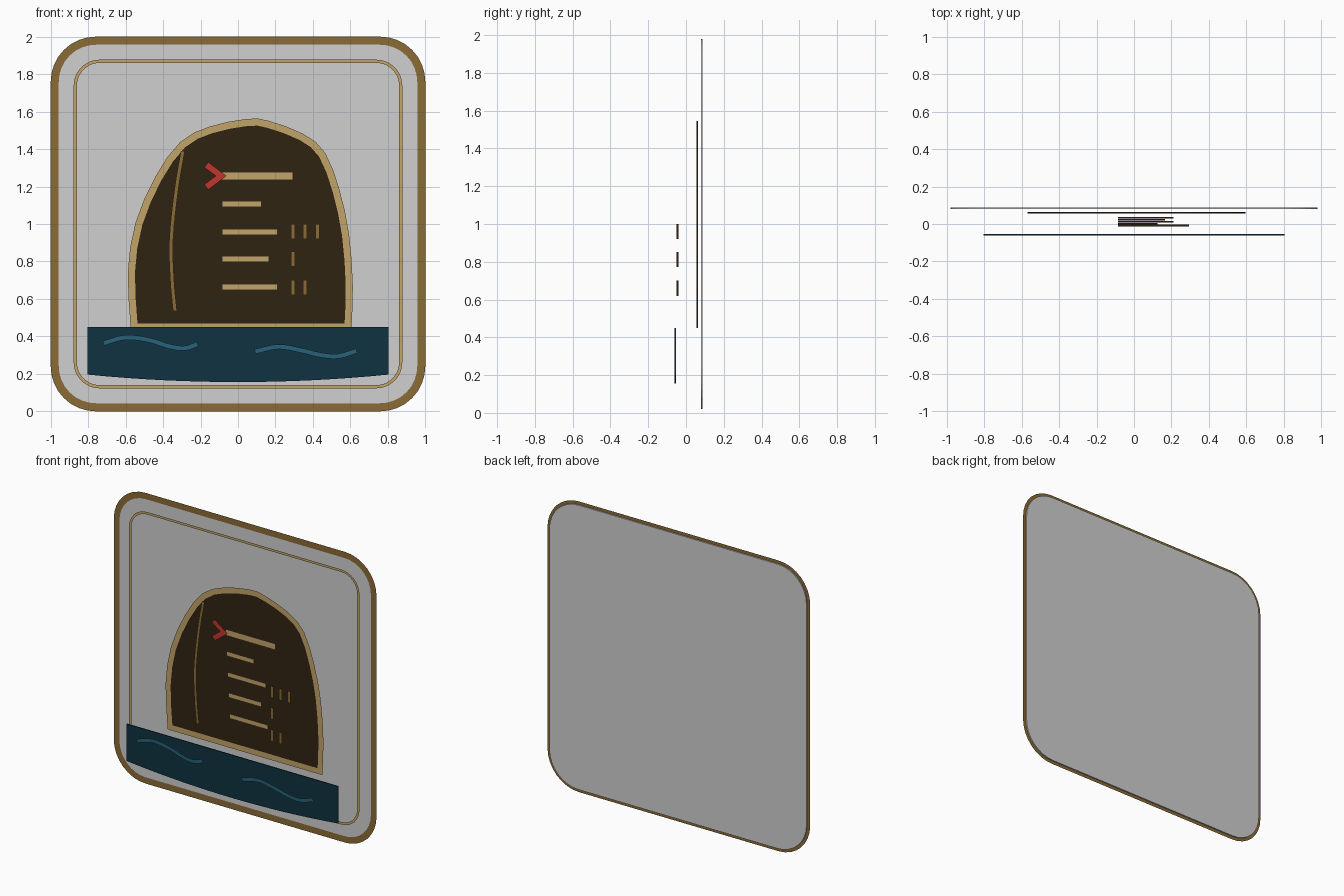
import bpy
import bmesh
import math
from mathutils import Vector

cube = bpy.data.objects.get("Cube")
if cube:
    bpy.data.objects.remove(cube, do_unlink=True)


def material(name, r, g, b):
    """Flat material from display (sRGB) values."""
    colour = [((c / 255 + 0.055) / 1.055) ** 2.4 for c in (r, g, b)] + [1]
    mat = bpy.data.materials.new(name)
    mat.use_nodes = True
    mat.diffuse_color = colour
    node = next(n for n in mat.node_tree.nodes if n.type == "BSDF_PRINCIPLED")
    node.inputs["Base Color"].default_value = colour
    node.inputs["Roughness"].default_value = 0.9
    return mat


GREY = material("pale grey", 208, 208, 208)
BROWN = material("bronze brown", 139, 107, 54)
GOLD = material("soft gold", 194, 164, 106)
STONE = material("dark stone brown", 48, 36, 17)
NAVY = material("deep water blue", 15, 50, 65)
TEAL = material("wave teal", 38, 98, 122)
RED = material("marker red", 192, 54, 46)


def finish(name, bm, mat):
    mesh = bpy.data.meshes.new(name)
    bm.to_mesh(mesh)
    bm.free()
    mesh.materials.append(mat)
    obj = bpy.data.objects.new(name, mesh)
    bpy.context.collection.objects.link(obj)
    return obj


def plate(name, outline, y, mat, depth=0.008):
    """Filled outline with a thin depth, front face at y."""
    bm = bmesh.new()
    face = bm.faces.new([bm.verts.new((x, y, z)) for x, z in outline])
    moved = bmesh.ops.extrude_face_region(bm, geom=[face], use_keep_orig=True)
    verts = [v for v in moved["geom"] if isinstance(v, bmesh.types.BMVert)]
    bmesh.ops.translate(bm, verts=verts, vec=(0, depth, 0))
    bmesh.ops.recalc_face_normals(bm, faces=bm.faces)
    return finish(name, bm, mat)


def stroke(name, path, width, y, mat, closed=False):
    """Flat mitred band following a path in the front plane."""
    pts = [Vector(p) for p in path]
    count = len(pts)
    bm = bmesh.new()
    pairs = []
    for i, p in enumerate(pts):
        before = pts[i - 1] if closed or i else None
        after = pts[(i + 1) % count] if closed or i < count - 1 else None
        d_in = (p - before).normalized() if before else (after - p).normalized()
        d_out = (after - p).normalized() if after else d_in
        n_in = Vector((-d_in.y, d_in.x))
        n_out = Vector((-d_out.y, d_out.x))
        mitre = (n_in + n_out).normalized()
        off = mitre * (width / 2 / max(mitre.dot(n_in), 0.3))
        pairs.append([bm.verts.new((q.x, y, q.y)) for q in (p + off, p - off)])
    for i in range(count if closed else count - 1):
        a, b = pairs[i], pairs[(i + 1) % count]
        face = bm.faces.new((a[0], a[1], b[1], b[0]))
        face.normal_update()
        if face.normal.y > 0:
            face.normal_flip()
    return finish(name, bm, mat)


def spine(name, a, b, y):
    """Thin dark web standing behind a straight mark."""
    bm = bmesh.new()
    corners = [(a, y), (b, y), (b, y + 0.009), (a, y + 0.009)]
    bm.faces.new([bm.verts.new((p[0], d, p[1])) for p, d in corners])
    return finish(name, bm, STONE)


def smooth(points, steps):
    """Smooth path passing through the given points."""
    pts = [Vector(p) for p in points]
    pts = [2 * pts[0] - pts[1]] + pts + [2 * pts[-1] - pts[-2]]
    path = []
    for a, b, c, d in zip(pts, pts[1:], pts[2:], pts[3:]):
        for k in range(steps):
            t = k / steps
            path.append(b + (c - a) * t / 2
                        + (2 * a - 5 * b + 4 * c - d) * t ** 2 / 2
                        + (3 * b - a - 3 * c + d) * t ** 3 / 2)
    return path + [pts[-2]]


def rounded(half, radius, steps=8):
    """Rounded square outline centred on x = 0, z = 1."""
    path = []
    for quarter, (sx, sz) in enumerate(((1, 1), (-1, 1), (-1, -1), (1, -1))):
        for k in range(steps + 1):
            a = math.pi / 2 * (quarter + k / steps)
            path.append((sx * (half - radius) + radius * math.cos(a),
                         1 + sz * (half - radius) + radius * math.sin(a)))
    return path


# Backing panel with its thick rim and thin inner border
plate("panel", rounded(0.98, 0.22), 0.08, GREY)
stroke("panel_rim", rounded(0.98, 0.22), 0.043, 0.078, BROWN, closed=True)
stroke("inner_border", rounded(0.87, 0.13), 0.017, 0.068, GOLD, closed=True)

# Arched stone with gold edging and a crack
arch = smooth([(-0.555, 0.45), (-0.57, 0.74), (-0.53, 1.0), (-0.425, 1.245),
               (-0.295, 1.425), (-0.145, 1.503), (0.05, 1.543), (0.16, 1.533),
               (0.34, 1.465), (0.45, 1.37), (0.525, 1.175), (0.575, 0.94),
               (0.595, 0.67), (0.588, 0.45)], 2)
plate("stone", arch, 0.055, STONE)
stroke("stone_edging", arch, 0.038, 0.053, GOLD, closed=True)
crack = [(-0.295, 1.39), (-0.33, 1.18), (-0.357, 0.915),
         (-0.352, 0.7), (-0.337, 0.535)]
stroke("stone_crack", smooth(crack, 4), 0.021, 0.043, BROWN)

# Horizontal bars, bottom to top, each a little further forward
bars = [(0.21, 0.663, 0.032), (0.167, 0.812, 0.032), (0.21, 0.958, 0.032),
        (0.125, 1.106, 0.032), (0.295, 1.257, 0.043)]
for i, (end, z, width) in enumerate(bars):
    y = 0.028 - 0.0105 * i
    a, b = (-0.085, z), (end, z)
    spine(f"bar_web_{i + 1}", a, b, y + 0.001)
    stroke(f"bar_{i + 1}", [a, b], width, y, GOLD)

# Red pointer beside the top bar
stroke("pointer", [(-0.17, 1.317), (-0.09, 1.257), (-0.17, 1.197)],
       0.035, -0.026, RED)

# Rows of short upright ticks
for row, (z, number) in enumerate(((0.96, 3), (0.812, 1), (0.66, 2))):
    for k in range(number):
        x = 0.294 + 0.065 * k
        a, b = (x, z - 0.04), (x, z + 0.04)
        spine(f"tick_web_{row + 1}_{k + 1}", a, b, -0.05)
        stroke(f"tick_{row + 1}_{k + 1}", [a, b], 0.021, -0.051, BROWN)

# Water band with a bowed lower edge
half = 0.805
lower = [(half * t / 8, 0.155 + 0.04 * (t / 8) ** 2) for t in range(-8, 9)]
plate("water", lower + [(half, 0.45), (-half, 0.45)], -0.062, NAVY)

# Waves on the water
waves = {
    "right_wave": [(-0.72, 0.362), (-0.6, 0.394), (-0.47, 0.378),
                   (-0.365, 0.345), (-0.285, 0.336), (-0.215, 0.358)],
    "left_wave": [(0.09, 0.318), (0.215, 0.344), (0.33, 0.326),
                  (0.44, 0.3), (0.535, 0.293), (0.635, 0.322)],
}
for i, (name, path) in enumerate(waves.items()):
    stroke(name, smooth(path, 4), 0.026, -0.076 - 0.012 * i, TEAL)
